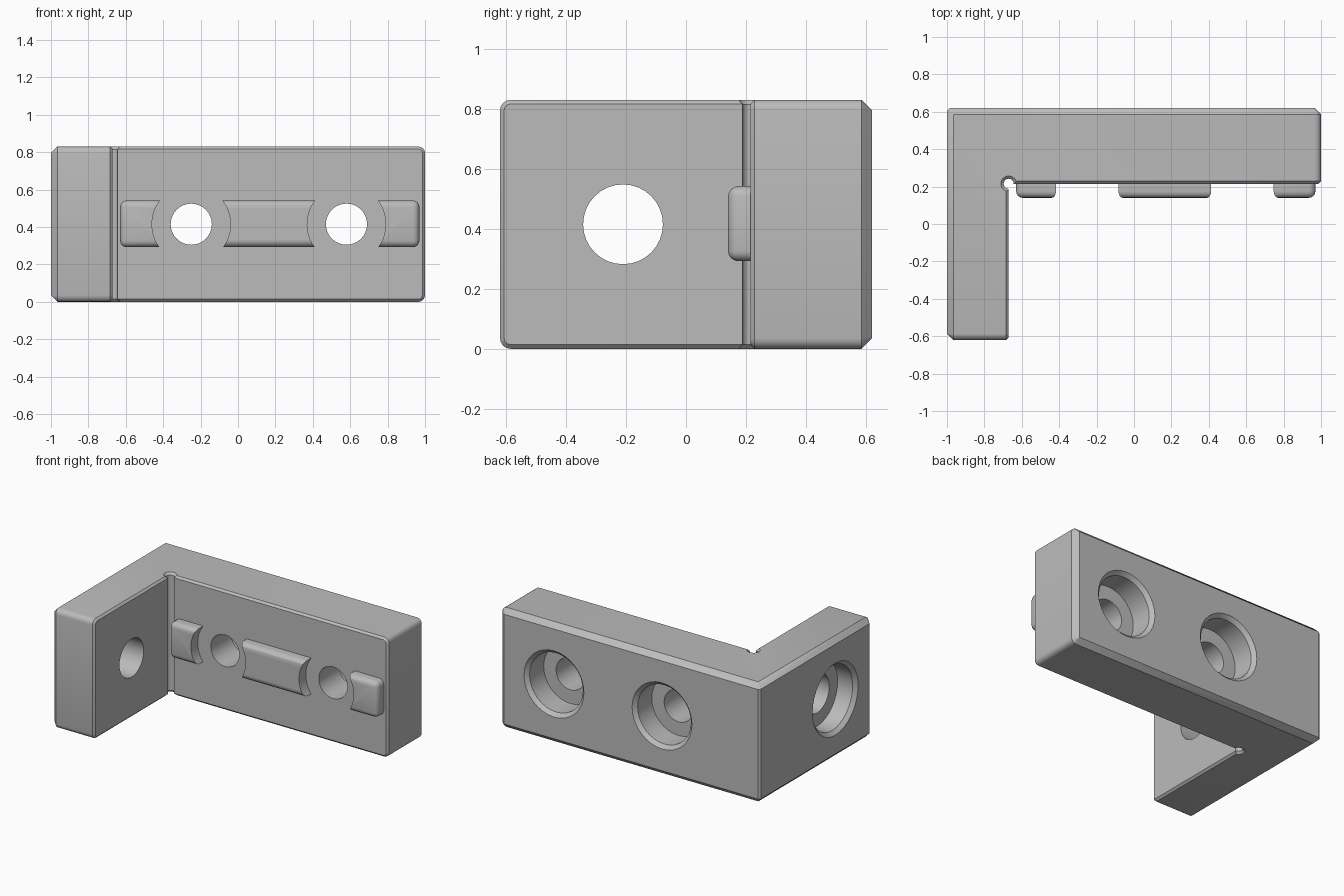
import bpy, bmesh, math
from mathutils import Vector, Matrix

if "Cube" in bpy.data.objects:
    bpy.data.objects.remove(bpy.data.objects["Cube"])

HX, HY, H = 1.0, 0.62, 0.83      # half width, half depth, height
LEG_X, BAR_Y = -0.67, 0.215      # inner faces of the leg and the bar
MID = H / 2
HOLES = (-0.25, 0.58)            # bolt positions along the bar

grey = bpy.data.materials.new("plain grey")
grey.use_nodes = True
grey.diffuse_color = (0.5, 0.5, 0.5, 1)
grey.node_tree.nodes["Principled BSDF"].inputs["Base Color"].default_value = (0.5, 0.5, 0.5, 1)


def finish(name, bm):
    bmesh.ops.recalc_face_normals(bm, faces=bm.faces[:])
    mesh = bpy.data.meshes.new(name)
    bm.to_mesh(mesh)
    bm.free()
    mesh.materials.append(grey)
    ob = bpy.data.objects.new(name, mesh)
    bpy.context.collection.objects.link(ob)
    return ob


def lathe(name, profile, origin, axis, sides=32):
    """Solid of revolution from (radius, distance along axis) pairs."""
    bm = bmesh.new()
    turn = Vector((0, 0, 1)).rotation_difference(Vector(axis)).to_matrix().to_4x4()
    place = Matrix.Translation(origin) @ turn
    rings = []
    for r, t in profile:
        angles = [math.tau * i / sides for i in range(sides)]
        rings.append([bm.verts.new(place @ Vector((r * math.cos(a), r * math.sin(a), t)))
                      for a in angles])
    for a, b in zip(rings, rings[1:]):
        for i in range(sides):
            j = (i + 1) % sides
            bm.faces.new((a[i], a[j], b[j], b[i]))
    bm.faces.new(rings[0])
    bm.faces.new(rings[-1])
    ob = finish(name, bm)
    ob.hide_render = True
    return ob


def apply_all(ob):
    bpy.ops.object.select_all(action="DESELECT")
    bpy.context.view_layer.objects.active = ob
    ob.select_set(True)
    for m in list(ob.modifiers):
        bpy.ops.object.modifier_apply(modifier=m.name)


def cut(ob, cutters):
    for c in cutters:
        m = ob.modifiers.new("cut", "BOOLEAN")
        m.operation, m.solver, m.object = "DIFFERENCE", "EXACT", c
    apply_all(ob)
    for c in cutters:
        bpy.data.objects.remove(c)
    bpy.ops.object.shade_smooth_by_angle(angle=math.radians(32))


# L-shaped bracket: extruded outline
bm = bmesh.new()
outline = [(-HX, -HY), (LEG_X, -HY), (LEG_X, BAR_Y), (HX, BAR_Y), (HX, HY), (-HX, HY)]
base = bm.faces.new([bm.verts.new((x, y, 0)) for x, y in outline])
top = bmesh.ops.extrude_face_region(bm, geom=[base])["geom"]
bmesh.ops.translate(bm, vec=(0, 0, H), verts=[g for g in top if isinstance(g, bmesh.types.BMVert)])


def lies_on(edge, axis, value):
    return all(abs(v.co[axis] - value) < 1e-4 for v in edge.verts)


# Rounded top and bottom of the two free ends
ends = [e for e in bm.edges if (lies_on(e, 2, 0) or lies_on(e, 2, H))
        and (lies_on(e, 0, HX) or lies_on(e, 1, -HY))]
bmesh.ops.bevel(bm, geom=ends, offset=0.035, segments=4, profile=0.5, affect="EDGES")

# Wide chamfers round the outer faces, narrow ones round the inner faces
weight = bm.edges.layers.float.new("bevel_weight_edge")
for e in bm.edges:
    outer = (lies_on(e, 0, -HX), lies_on(e, 1, HY))
    inner = (lies_on(e, 0, LEG_X), lies_on(e, 1, BAR_Y))
    if len(e.link_faces) == 2 and e.calc_face_angle(0) > 0.5:
        if all(outer):
            e[weight] = 0.4
        elif any(outer):
            e[weight] = 1.0
        elif any(inner) and not all(inner):
            e[weight] = 0.4
bracket = finish("bracket", bm)
bev = bracket.modifiers.new("chamfer", "BEVEL")
bev.limit_method, bev.width, bev.segments = "WEIGHT", 0.04, 1
apply_all(bracket)

# Counterbored bolt holes and the relief groove in the inner corner
cutters = [lathe("bar_hole_cutter",
                 [(0.11, 0.1), (0.11, 0.44), (0.205, 0.44), (0.205, 0.595), (0.23, 0.62), (0.23, 0.7)],
                 (x, 0, MID), (0, 1, 0)) for x in HOLES]
cutters.append(lathe("leg_hole_cutter",
                     [(0.133, 0.5), (0.133, 0.86), (0.225, 0.86), (0.225, 0.975), (0.25, 1.0), (0.25, 1.1)],
                     (0, -0.21, MID), (-1, 0, 0)))
cutters.append(lathe("relief_cutter",
                     [(0.042, -0.1), (0.042, 0), (0.027, 0.015), (0.027, H - 0.015), (0.042, H), (0.042, H + 0.1)],
                     (LEG_X, BAR_Y, 0), (0, 0, 1), 24))
cut(bracket, cutters)

# Rounded rail on the bar, interrupted round each bolt hole
bm = bmesh.new()
bmesh.ops.create_cube(bm, size=1)
bmesh.ops.scale(bm, vec=(1.60, 0.09, 0.25), verts=bm.verts)
bmesh.ops.translate(bm, vec=(0.17, 0.185, MID + 0.002), verts=bm.verts)
round_edges = [e for e in bm.edges if not lies_on(e, 1, 0.23)]
bmesh.ops.bevel(bm, geom=round_edges, offset=0.035, segments=4, profile=0.5, affect="EDGES")
rail = finish("rail", bm)
cut(rail, [lathe("rail_cutter", [(0.21, 0), (0.21, 0.4)], (x, 0, MID), (0, 1, 0), 48) for x in HOLES])
